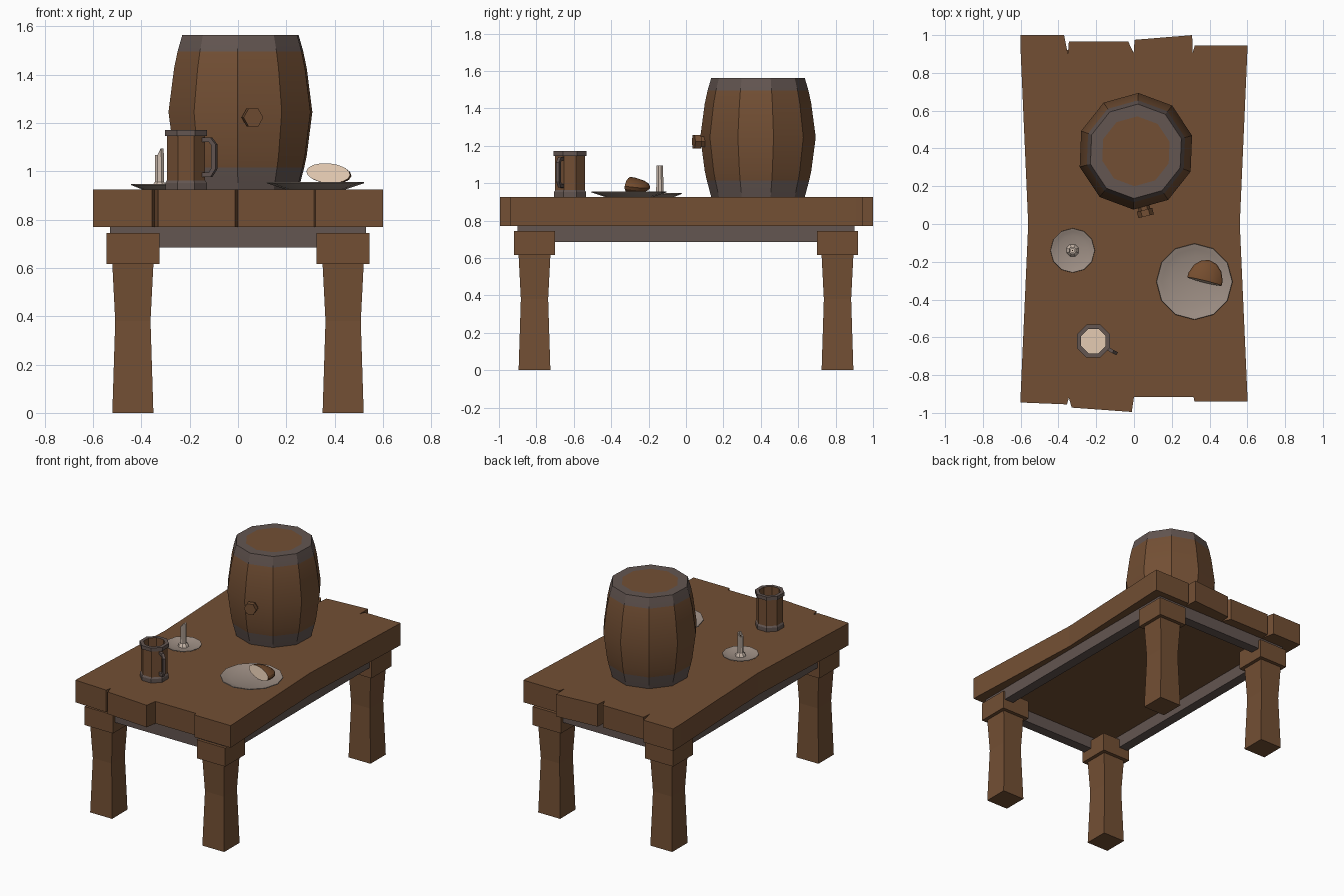
import bpy, bmesh, math
from mathutils import Matrix, Vector

if "Cube" in bpy.data.objects:
    bpy.data.objects.remove(bpy.data.objects["Cube"])


def material(name, rgb):
    m = bpy.data.materials.new(name)
    m.diffuse_color = (*rgb, 1)
    m.use_nodes = True
    m.node_tree.nodes["Principled BSDF"].inputs["Base Color"].default_value = m.diffuse_color
    return m


WOOD = material("brown wood", (0.17, 0.078, 0.034))
METAL = material("dark metal", (0.125, 0.092, 0.082))
PLATE = material("pale pewter", (0.33, 0.265, 0.225))
CREAM = material("cream", (0.78, 0.60, 0.45))
WAX = material("candle wax", (0.62, 0.51, 0.43))
CRUST = material("bread crust", (0.18, 0.075, 0.028))


def finish(name, bm, mats, smooth=None):
    bmesh.ops.recalc_face_normals(bm, faces=bm.faces)
    me = bpy.data.meshes.new(name)
    bm.to_mesh(me)
    bm.free()
    for m in mats:
        me.materials.append(m)
    ob = bpy.data.objects.new(name, me)
    bpy.context.collection.objects.link(ob)
    if smooth:
        bpy.ops.object.select_all(action='DESELECT')
        ob.select_set(True)
        bpy.context.view_layer.objects.active = ob
        bpy.ops.object.shade_smooth_by_angle(angle=math.radians(smooth))
    return ob


def loft(bm, rings, slots=None, cap_start=None, cap_end=None):
    """Bridge rings of points; slots gives the material of each band."""
    vs = [[bm.verts.new(p) for p in r] for r in rings]
    n = len(vs[0])
    for k in range(len(vs) - 1):
        for i in range(n):
            j = (i + 1) % n
            f = bm.faces.new((vs[k][i], vs[k][j], vs[k + 1][j], vs[k + 1][i]))
            f.material_index = slots[k] if slots else 0
    for ring, slot in ((vs[0], cap_start), (vs[-1], cap_end)):
        if slot is not None:
            bm.faces.new(ring).material_index = slot


def lathe(name, centre, profile, sides, phase, mats, slots=None,
          caps=(0, 0), smooth=25, matrix=None):
    rings = [[(centre[0] + r * math.cos(phase + math.tau * i / sides),
               centre[1] + r * math.sin(phase + math.tau * i / sides), z)
              for i in range(sides)] for r, z in profile]
    bm = bmesh.new()
    loft(bm, rings, slots, *caps)
    if matrix:
        bm.transform(matrix)
    return finish(name, bm, mats, smooth)


def square(cx, cy, hx, hy, z):
    return [(cx - hx, cy - hy, z), (cx + hx, cy - hy, z),
            (cx + hx, cy + hy, z), (cx - hx, cy + hy, z)]


# Table top: ragged plank ends, slightly waisted sides
outline = [(-.6, .91), (-.6, 1), (-.37, 1), (-.35, .9), (-.345, .965), (-.03, .965),
           (-.002, .905), (.003, .975), (.308, 1), (.31, .905), (.322, .945),
           (.6, .945), (.6, .91), (.56, 0), (.6, -.9), (.6, -.94), (.32, -.94),
           (.315, -.915), (0, -.915), (-.012, -.995), (-.33, -.972), (-.345, -.92),
           (-.355, -.955), (-.6, -.945), (-.6, -.9), (-.56, 0)]
bm = bmesh.new()
loft(bm, [[(x, y, z) for x, y in outline] for z in (.77, .925)], None, 0, 0)
finish("table_top", bm, [WOOD])

# Apron frame under the top
bm = bmesh.new()
loft(bm, [square(0, 0, .53, .90, .775), square(0, 0, .53, .90, .685),
          square(0, 0, .46, .83, .685), square(0, 0, .46, .83, .775)])
finish("apron", bm, [METAL])

# Legs with waisted shafts and head blocks
for sx, xn in ((-1, "left"), (1, "right")):
    for sy, yn in ((-1, "front"), (1, "back")):
        cx, cy = .435 * sx, .81 * sy
        bm = bmesh.new()
        loft(bm, [square(cx, cy, h, h, z) for h, z in
                  ((.085, 0), (.073, .38), (.085, .615),
                   (.11, .615), (.11, .745))], None, 0, 0)
        finish(f"{yn}_{xn}_leg", bm, [WOOD])

# Barrel with metal end hoops
lathe("barrel", (.01, .385),
      [(.185, .925), (.25, .925), (.274, 1.015), (.285, 1.065), (.309, 1.245),
       (.285, 1.425), (.27, 1.495), (.25, 1.563), (.185, 1.563)],
      10, math.radians(87.6), [WOOD, METAL], [1, 1, 0, 0, 0, 0, 1, 1])

# Hexagonal tap, pointing out of one stave
direction = Vector((.24, -.97, 0)).normalized()
rot = Matrix((Vector((direction.y, -direction.x, 0)), Vector((0, 0, 1)),
              direction)).transposed().to_4x4()
lathe("barrel_tap", (0, 0), [(.032, -.08), (.032, -.035), (.042, -.035), (.042, 0)],
      6, 0, [WOOD], matrix=Matrix.Translation((.064, .041, 1.222)) @ rot)

# Mug: wooden body, metal bands, drink inside
MUG = Vector((-.215, -.62, 0))
lathe("mug", MUG,
      [(.093, .925), (.093, .952), (.086, .962), (.086, 1.146), (.095, 1.146),
       (.095, 1.171), (.07, 1.171), (.07, .99)],
      8, math.radians(22.5), [WOOD, METAL, CREAM], [1, 1, 0, 1, 1, 1, 0],
      caps=(1, 2))

# Mug handle: square bar swept along a C path
out = Vector((.88, -.47, 0)).normalized()
side = Vector((-out.y, out.x, 0))
path = [(.078, 1.13), (.115, 1.13), (.132, 1.11), (.132, 1.01),
        (.115, .985), (.078, .985)]
rings = []
for k, (d, z) in enumerate(path):
    a, b = path[max(k - 1, 0)], path[min(k + 1, len(path) - 1)]
    t = (out * (b[0] - a[0]) + Vector((0, 0, b[1] - a[1]))).normalized()
    nrm = t.cross(side)
    p = MUG + out * d + Vector((0, 0, z))
    rings.append([p + side * (.009 * u) + nrm * (.01 * v)
                  for u, v in ((-1, -1), (1, -1), (1, 1), (-1, 1))])
bm = bmesh.new()
loft(bm, rings, None, 0, 0)
finish("mug_handle", bm, [METAL])

# Dinner plate and candle dish
for name, c, r, h in (("dinner_plate", (.32, -.305), .202, .03),
                      ("candle_dish", (-.325, -.14), .118, .021)):
    lathe(name, c, [(r * .62, .925), (r, .925 + h * .85), (r * .99, .925 + h),
                    (r * .86, .925 + h * .75), (r * .66, .925 + h * .3)],
          12, math.radians(90), [PLATE])

# Half loaf: cream cut face towards the front left
bm = bmesh.new()
bmesh.ops.create_uvsphere(bm, u_segments=14, v_segments=8, radius=1)
cut = bmesh.ops.bisect_plane(bm, geom=bm.verts[:] + bm.edges[:] + bm.faces[:],
                             plane_co=(0, 0, 0), plane_no=(0, -1, 0), clear_outer=True)
rim = [e for e in cut["geom_cut"] if isinstance(e, bmesh.types.BMEdge)]
bmesh.ops.contextual_create(bm, geom=rim)
for f in bm.faces:
    f.material_index = 1 if all(abs(v.co.y) < 1e-4 for v in f.verts) else 0
bm.transform(Matrix.Translation((.373, -.305, .992))
             @ Matrix.Rotation(math.radians(-14), 4, 'Z')
             @ Matrix.Rotation(math.radians(5), 4, 'Y')
             @ Matrix.Rotation(math.radians(-8), 4, 'X')
             @ Matrix.Diagonal((.096, .118, .041, 1)))
finish("half_loaf", bm, [CRUST, CREAM], 30)

# Candle with melted foot and an uneven hollow top
candle = lathe("candle", (-.325, -.14),
               [(.036, .928), (.032, .942), (.021, .955), (.019, 1.08),
                (.011, 1.08), (.011, 1.04)], 8, math.radians(22.5), [WAX])
for v in candle.data.vertices:
    if v.co.z > 1.07:
        v.co.z += .013 if v.co.x > -.325 else -.012
lathe("candle_wick", (-.325, -.14), [(.004, 1.035), (.003, 1.075)], 5, 0, [WOOD])
